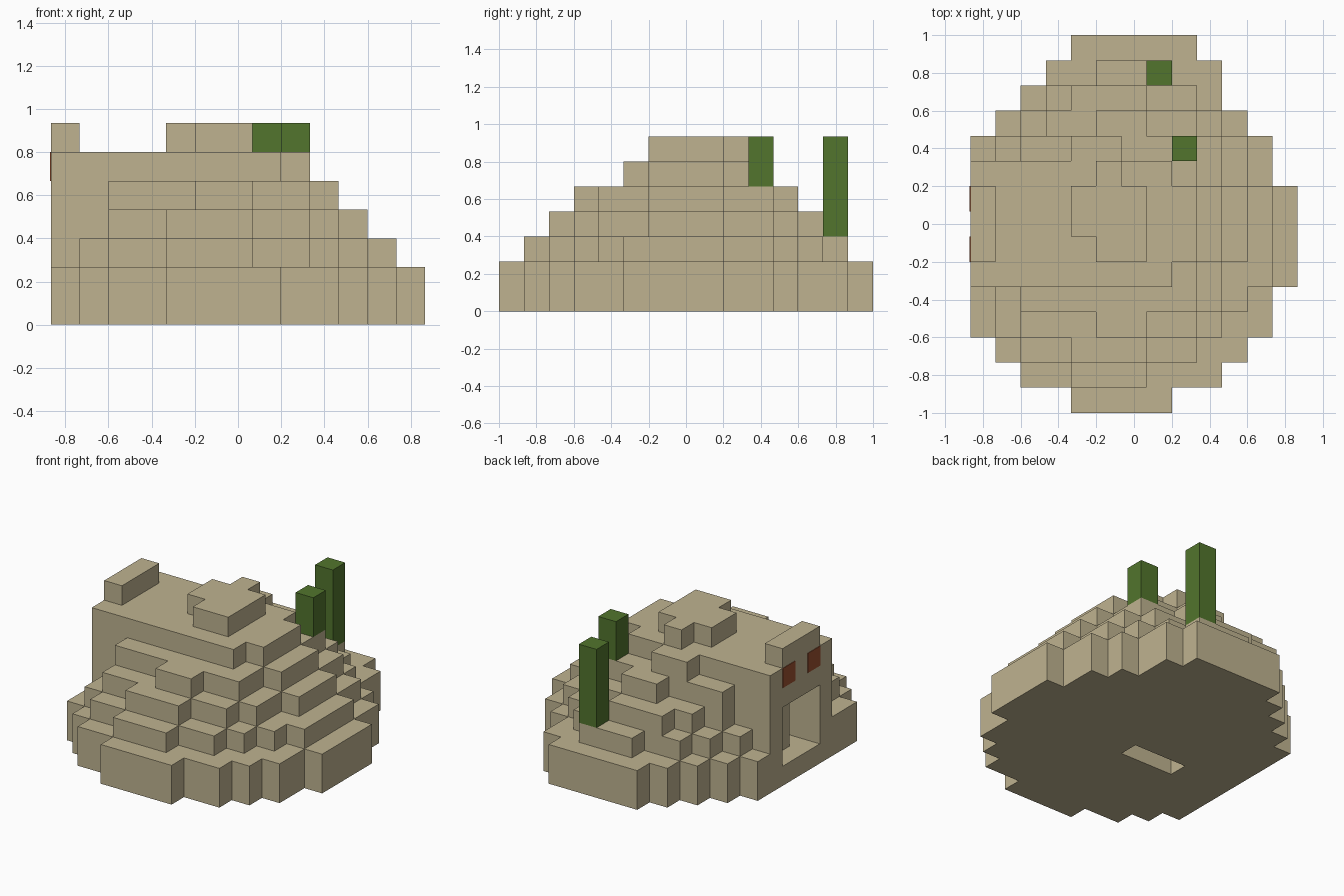
import bpy, bmesh
from mathutils import Vector
from itertools import product

if "Cube" in bpy.data.objects:
    bpy.data.objects.remove(bpy.data.objects["Cube"], do_unlink=True)

U = 2 / 15                        # one block
ORIGIN = Vector((-6.5, -7.5, 0))  # corner of the block grid


def material(name, rgb):
    m = bpy.data.materials.new(name)
    m.use_nodes = True
    color = (*rgb, 1)
    m.diffuse_color = color
    m.node_tree.nodes["Principled BSDF"].inputs["Base Color"].default_value = color
    return m


sand = material("sandstone", (0.52, 0.45, 0.28))
green = material("cactus_green", (0.084, 0.178, 0.026))
rust = material("rust_red", (0.33, 0.08, 0.03))


def finish(name, bm, mat):
    mesh = bpy.data.meshes.new(name)
    bm.to_mesh(mesh)
    bm.free()
    mesh.materials.append(mat)
    obj = bpy.data.objects.new(name, mesh)
    bpy.context.collection.objects.link(obj)
    return obj


def cells(x, y, z):
    """All blocks inside the given index ranges."""
    return set(product(range(*x), range(*y), range(*z)))


def tier(first_row, z, spans):
    """One layer: each span is (x start, x end, number of rows)."""
    out, y = set(), first_row
    for x0, x1, rows in spans:
        out |= cells((x0, x1), (y, y + rows), z)
        y += rows
    return out


def block_mesh(name, blocks, mat):
    """Skin a set of blocks with only its exposed faces, then merge flat areas."""
    bm = bmesh.new()
    for c in sorted(blocks):
        for axis, side in product(range(3), (0, 1)):
            n = list(c)
            n[axis] += 2 * side - 1
            if tuple(n) in blocks:
                continue
            a, b = (axis + 1) % 3, (axis + 2) % 3
            verts = []
            for da, db in ((0, 0), (1, 0), (1, 1), (0, 1)):
                p = Vector(c)
                p[axis] += side
                p[a] += da
                p[b] += db
                verts.append(bm.verts.new((p + ORIGIN) * U))
            bm.faces.new(verts if side else verts[::-1])
    bmesh.ops.remove_doubles(bm, verts=bm.verts, dist=0.001)
    bmesh.ops.dissolve_limit(bm, angle_limit=0.02, verts=bm.verts, edges=bm.edges)
    return finish(name, bm, mat)


def box(name, low, high, mat):
    low, high = ((Vector(v) + ORIGIN) * U for v in (low, high))
    bm = bmesh.new()
    bmesh.ops.create_cube(bm, size=1)
    bmesh.ops.scale(bm, vec=high - low, verts=bm.verts)
    bmesh.ops.translate(bm, vec=(low + high) / 2, verts=bm.verts)
    return finish(name, bm, mat)


# Stepped mound, from the ground up
mound = tier(0, (0, 2), [(4, 8, 1), (2, 10, 1), (1, 11, 1), (0, 12, 2), (0, 13, 4),
                         (0, 12, 2), (1, 11, 1), (2, 10, 1), (3, 10, 1), (4, 9, 1)])
mound |= tier(1, (2, 3), [(4, 7, 1), (2, 9, 1), (1, 10, 1), (1, 11, 1), (0, 12, 4),
                          (0, 11, 1), (1, 11, 1), (2, 10, 1), (3, 9, 1), (5, 8, 1)])
mound |= tier(2, (3, 4), [(4, 7, 1), (2, 9, 1), (2, 10, 1), (0, 10, 1), (0, 11, 3),
                          (0, 10, 1), (2, 10, 1), (3, 9, 1), (4, 7, 1)])
mound |= tier(3, (4, 5), [(5, 7, 1), (2, 9, 1), (0, 9, 1), (0, 10, 3),
                          (0, 9, 1), (2, 9, 1), (5, 7, 1)])
mound |= tier(5, (5, 6), [(0, 8, 1), (0, 9, 3), (0, 8, 1), (4, 6, 1)])
# Cap on the summit and brow above the doorway
mound |= tier(6, (6, 7), [(5, 7, 1), (4, 7, 2), (5, 6, 1)])
mound |= cells((0, 1), (6, 9), (6, 7))

# Doorway, passage behind it and shaft through the floor
mound -= cells((0, 1), (6, 9), (1, 4))
mound -= cells((1, 6), (6, 7), (1, 4))
mound -= cells((3, 6), (6, 7), (0, 1))
block_mesh("stepped_mound", mound, sand)

# Cactus columns
box("tall_cactus", (7, 13, 3), (8, 14, 7), green)
box("short_cactus", (8, 10, 5), (9, 11, 7), green)

# Square windows as thin plates under the brow
for name, y in (("front_window", 6), ("back_window", 8)):
    box(name, (-0.03, y, 5), (0, y + 1, 6), rust)
